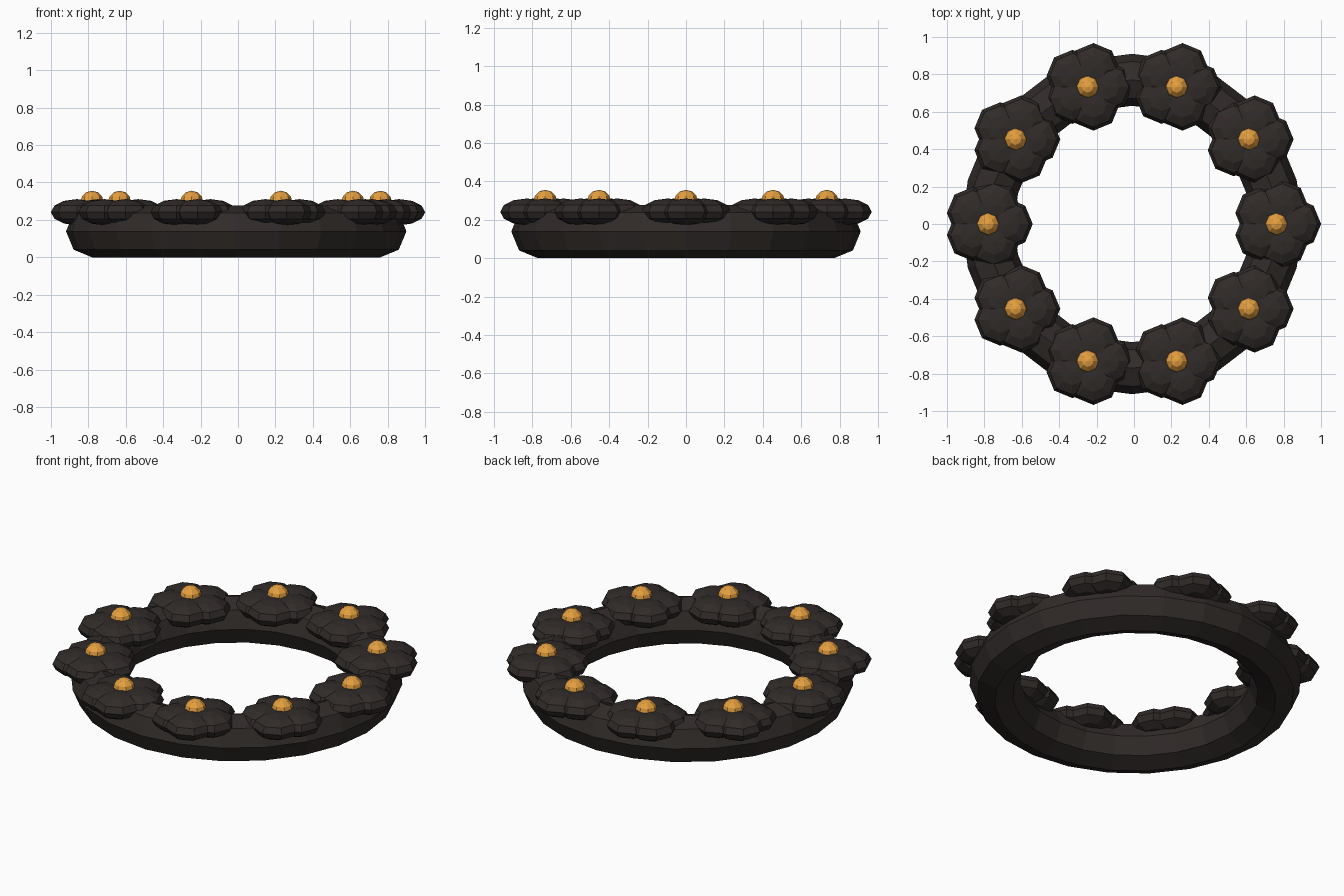
import bpy, bmesh
from math import cos, sin, pi
from mathutils import Matrix

if "Cube" in bpy.data.objects:
    bpy.data.objects.remove(bpy.data.objects["Cube"])

R, TUBE = 0.771, 0.139        # ring radius, tube radius
PETAL, SPREAD = 0.139, 0.1    # petal radius, distance from flower centre
X0 = -0.0095                  # ring centre offset (overall bounds centred)


def material(name, color):
    m = bpy.data.materials.new(name)
    m.diffuse_color = color
    m.use_nodes = True
    m.node_tree.nodes["Principled BSDF"].inputs["Base Color"].default_value = m.diffuse_color
    return m


dark = material("dark_brown", (0.03, 0.024, 0.022, 1))
gold = material("gold", (0.78, 0.35, 0.05, 1))


def finish(name, bm, mat):
    bmesh.ops.recalc_face_normals(bm, faces=bm.faces)
    me = bpy.data.meshes.new(name)
    bm.to_mesh(me)
    bm.free()
    me.materials.append(mat)
    ob = bpy.data.objects.new(name, me)
    bpy.context.collection.objects.link(ob)
    return ob


def ball(bm, x, y, z, r, height):
    m = Matrix.Translation((x, y, z)) @ Matrix.Diagonal((r, r, height, 1))
    bmesh.ops.create_uvsphere(bm, u_segments=8, v_segments=6, radius=1, matrix=m)


# Wreath ring: octagonal tube in 24 flat segments
bm = bmesh.new()
N, M = 24, 8
rings = []
for i in range(N):
    a = 2 * pi * i / N
    ring = []
    for j in range(M):
        b = 2 * pi * j / M
        rad = R + TUBE * cos(b)
        ring.append(bm.verts.new((X0 + rad * cos(a), rad * sin(a), TUBE + TUBE * sin(b))))
    rings.append(ring)
for i in range(N):
    p, q = rings[i], rings[(i + 1) % N]
    for j in range(M):
        k = (j + 1) % M
        bm.faces.new((p[j], q[j], q[k], p[k]))
finish("wreath_ring", bm, dark)

# Ten flowers, all facing the same way: five flattened petals and a round centre
for i in range(10):
    a = 2 * pi * i / 10
    cx, cy = X0 + R * cos(a), R * sin(a)
    bm = bmesh.new()
    for k in range(5):
        b = 2 * pi * k / 5
        ball(bm, cx + SPREAD * cos(b), cy + SPREAD * sin(b), 0.241, PETAL, 0.07)
    finish(f"flower_petals_{i + 1}", bm, dark)
    bm = bmesh.new()
    ball(bm, cx, cy, 0.294, 0.062, 0.062)
    finish(f"flower_centre_{i + 1}", bm, gold)
